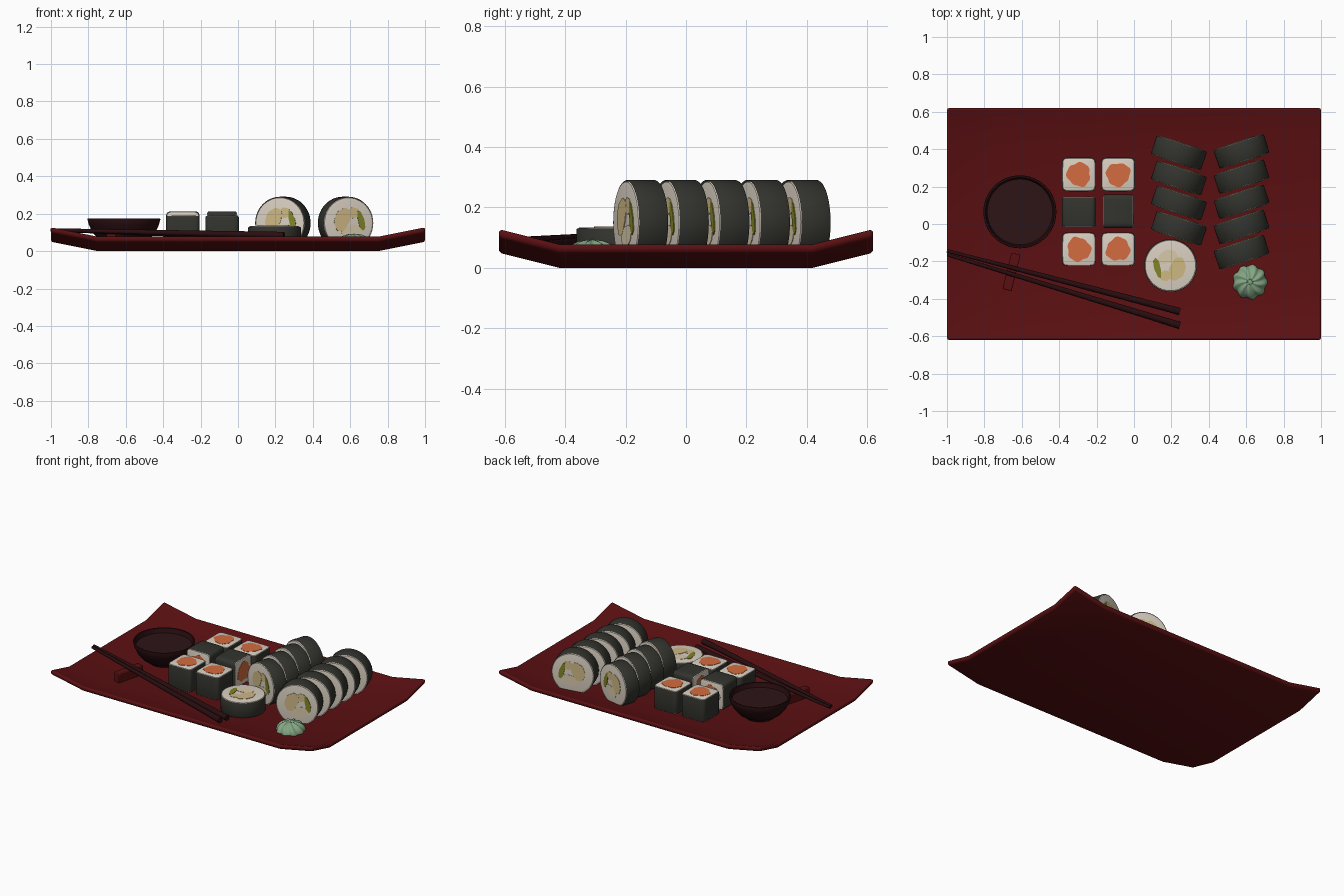
import bpy, bmesh, math
from mathutils import Matrix, Vector

if "Cube" in bpy.data.objects:
    bpy.data.objects.remove(bpy.data.objects["Cube"])


def material(name, rgb):
    m = bpy.data.materials.new(name)
    m.diffuse_color = (*rgb, 1)
    m.use_nodes = True
    m.node_tree.nodes["Principled BSDF"].inputs["Base Color"].default_value = m.diffuse_color
    return m


TRAY = material("tray_red", (.105, .005, .006))
NORI = material("seaweed_dark", (.033, .034, .027))
RICE = material("rice_white", (.70, .63, .54))
SALMON = material("salmon_orange", (.66, .15, .05))
EGG = material("egg_yellow", (.62, .48, .23))
CREAM = material("pale_cream", (.68, .58, .40))
GREEN = material("avocado_green", (.22, .23, .02))
WASABI = material("wasabi_green", (.23, .38, .23))
LACQUER = material("dark_lacquer", (.022, .004, .005))
SOY = material("soy_brown", (.026, .007, .008))


def finish(bm, name, mats, angle=40):
    bmesh.ops.recalc_face_normals(bm, faces=bm.faces[:])
    me = bpy.data.meshes.new(name)
    bm.to_mesh(me)
    bm.free()
    for m in mats:
        me.materials.append(m)
    me.shade_smooth()
    me.set_sharp_from_angle(angle=math.radians(angle))
    return me


def place(name, me, matrix=Matrix()):
    ob = bpy.data.objects.new(name, me)
    ob.matrix_world = matrix
    bpy.context.collection.objects.link(ob)
    return ob


def loft(bm, profile, shape, n=48):
    """Stack rings (scale, z, material of the band above); shape(a) gives the outline radius."""
    rings = []
    for s, z, _ in profile:
        rings.append([bm.verts.new((s * shape(a) * math.cos(a), s * shape(a) * math.sin(a), z))
                      for a in (2 * math.pi * i / n for i in range(n))])
    for k in range(len(rings) - 1):
        for i in range(n):
            j = (i + 1) % n
            f = bm.faces.new((rings[k][i], rings[k][j], rings[k + 1][j], rings[k + 1][i]))
            f.material_index = profile[k][2]
    bm.faces.new(rings[0][::-1]).material_index = profile[0][2]
    bm.faces.new(rings[-1]).material_index = profile[-1][2]


def blob(bm, cx, cy, rx, ry, turn, wob, z, mat, n=28):
    """Wavy filling plate on both cut ends of a piece."""
    for side in (1, -1):
        vs = []
        for i in range(n):
            a = 2 * math.pi * i / n
            r = 1 + wob * (math.sin(3 * a + cx * 40) + .7 * math.sin(7 * a + 1))
            p = Matrix.Rotation(turn, 2) @ Vector((rx * r * math.cos(a), ry * r * math.sin(a)))
            vs.append(bm.verts.new((p.x + cx, p.y + cy, side * (z - .004))))
        f = bm.faces.new(vs)
        f.material_index = mat
        g = bmesh.ops.extrude_face_region(bm, geom=[f])["geom"]
        bmesh.ops.translate(bm, verts=[v for v in g if isinstance(v, bmesh.types.BMVert)],
                            vec=(0, 0, side * .006))
        for v in g:
            if isinstance(v, bmesh.types.BMFace):
                v.material_index = mat


def piece_profile(h, rice):
    # rice end, seaweed band, rice end
    return [(.88, -h - rice, 1), (.955, -h - rice * .5, 1), (.965, -h + .006, 1), (.985, -h, 0),
            (1, -h + .004, 0), (1, h - .004, 0), (.985, h, 1), (.965, h - .006, 1),
            (.955, h + rice * .5, 1), (.88, h + rice, 1)]


# tray: flat floor with all four margins folded upward
bm = bmesh.new()
lift = lambda v, a, b: .05 * max(0, (abs(v) - a) / (b - a))
xs, ys = (-1, -.75, .75, 1), (-.62, -.42, .42, .62)
g = [[bm.verts.new((x, y, lift(x, .75, 1) + lift(y, .42, .62))) for y in ys] for x in xs]
for i in range(3):
    for j in range(3):
        bm.faces.new((g[i][j], g[i + 1][j], g[i + 1][j + 1], g[i][j + 1]))
ext = bmesh.ops.extrude_face_region(bm, geom=bm.faces[:], use_keep_orig=True)["geom"]
bmesh.ops.translate(bm, verts=[v for v in ext if isinstance(v, bmesh.types.BMVert)], vec=(0, 0, .03))
tray = place("tray", finish(bm, "tray", [TRAY], 30))
bev = tray.modifiers.new("edge", "BEVEL")
bev.width, bev.segments, bev.limit_method, bev.angle_limit = .012, 3, "ANGLE", math.radians(45)

# round roll piece
bm = bmesh.new()
loft(bm, piece_profile(.05, .004), lambda a: .141)
blob(bm, .015, -.045, .055, .035, .3, .05, .054, 3)
blob(bm, -.035, .02, .042, .065, -.4, .05, .0545, 2)
blob(bm, .03, .055, .03, .028, 0, .05, .054, 2)
blob(bm, .07, .012, .017, .055, .25, .06, .055, 4)
round_roll = finish(bm, "round_roll", [NORI, RICE, EGG, CREAM, GREEN])

# square roll piece
bm = bmesh.new()
loft(bm, piece_profile(.075, .005),
     lambda a: .09 / (abs(math.cos(a)) ** 9 + abs(math.sin(a)) ** 9) ** (1 / 9), 64)
blob(bm, 0, 0, .062, .065, .5, .07, .08, 2)
square_roll = finish(bm, "square_roll", [NORI, RICE, SALMON])

RX, RY = Matrix.Rotation(math.pi / 2, 4, "X"), Matrix.Rotation(math.pi / 2, 4, "Y")
T = Matrix.Translation

# two leaning rows of round rolls, and one lying flat
for row, x, top, n, turn in (("left", .24, .381, 4, -18), ("right", .575, .388, 5, 18)):
    for k in range(n):
        place(f"round_roll_{row}_{k}", round_roll,
              T((x, top - .1345 * k, .15)) @ Matrix.Rotation(math.radians(turn), 4, "Z") @ RX)
place("round_roll_flat", round_roll, T((.195, -.222, .08)) @ Matrix.Rotation(math.pi, 4, "Z"))

# square rolls: four upright, two on their sides
for k, (x, y) in enumerate(((-.295, .265), (-.085, .265), (-.295, -.135), (-.085, -.135))):
    place(f"square_roll_upright_{k}", square_roll, T((x, y, .109)) @ Matrix.Rotation(k * math.pi / 2, 4, "Z"))
place("square_roll_side_0", square_roll, T((-.295, .065, .123)) @ RX)
place("square_roll_side_1", square_roll, T((-.085, .068, .123)) @ RY)

# sauce bowl and sauce
bm = bmesh.new()
loft(bm, [(.09, .028, 0), (.095, .04, 0), (.135, .062, 0), (.168, .1, 0), (.187, .14, 0), (.195, .17, 0),
          (.193, .175, 0), (.184, .175, 0), (.181, .165, 0), (.172, .135, 0), (.15, .1, 0), (.1, .065, 0)],
     lambda a: 1)
place("sauce_bowl", finish(bm, "sauce_bowl", [LACQUER]), T((-.61, .065, 0)))
bm = bmesh.new()
loft(bm, [(.172, .138, 0), (.175, .145, 0)], lambda a: 1)
place("sauce", finish(bm, "sauce", [SOY]), T((-.61, .065, 0)))

# fluted, twisted wasabi mound
bm = bmesh.new()
N, rings = 64, []
for k in range(9):
    t = k / 9 * math.pi / 2
    ring = []
    for i in range(N):
        a = 2 * math.pi * i / N
        r = .09 * math.cos(t) * (1 + .06 * math.cos(9 * a + 2.5 * t))
        ring.append(bm.verts.new((r * math.cos(a), r * math.sin(a),
                                  .028 + .064 * math.sin(t) + .004 * math.cos(9 * a + 2.5 * t) * math.sin(2 * t))))
    rings.append(ring)
tip = bm.verts.new((0, 0, .093))
for k in range(8):
    for i in range(N):
        bm.faces.new((rings[k][i], rings[k][(i + 1) % N], rings[k + 1][(i + 1) % N], rings[k + 1][i]))
for i in range(N):
    bm.faces.new((rings[8][i], rings[8][(i + 1) % N], tip))
bm.faces.new(rings[0][::-1])
place("wasabi", finish(bm, "wasabi", [WASABI], 60), T((.62, -.31, 0)))

# tapered chopsticks
for k, (a, b) in enumerate((((-1, -.143, .113), (.245, -.468, .072)),
                            ((-.995, -.165, .113), (.245, -.542, .084)))):
    a, b = Vector(a), Vector(b)
    bm = bmesh.new()
    bmesh.ops.create_cone(bm, cap_ends=True, segments=16, radius1=.009, radius2=.019, depth=(b - a).length)
    place(f"chopstick_{k}", finish(bm, "chopstick", [LACQUER]),
          T((a + b) / 2) @ (b - a).to_track_quat("Z", "Y").to_matrix().to_4x4())

# chopstick rest
bm = bmesh.new()
bmesh.ops.create_cube(bm, size=1, matrix=Matrix.Diagonal((.05, .2, .065, 1)))
rest = place("chopstick_rest", finish(bm, "chopstick_rest", [TRAY]),
             T((-.655, -.256, .06)) @ Matrix.Rotation(math.radians(-14), 4, "Z"))
bev = rest.modifiers.new("edge", "BEVEL")
bev.width, bev.segments = .005, 2
